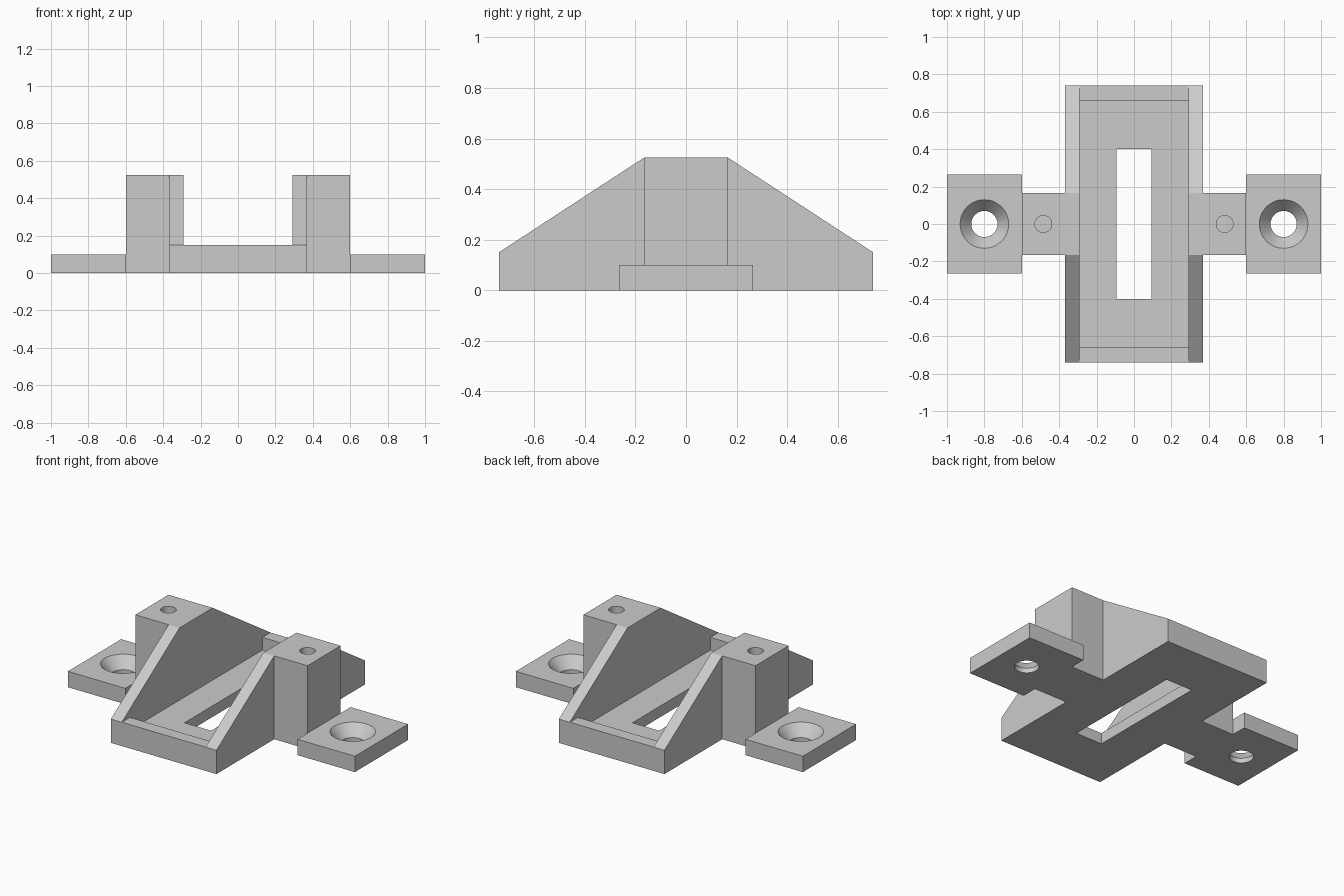
import bpy
import bmesh
from mathutils import Matrix, Vector

if "Cube" in bpy.data.objects:
    bpy.data.objects.remove(bpy.data.objects["Cube"])

grey = bpy.data.materials.new("plain_grey")
grey.use_nodes = True
colour = (0.6, 0.6, 0.6, 1)
grey.diffuse_color = colour
grey.node_tree.nodes["Principled BSDF"].inputs["Base Color"].default_value = colour


def to_object(name, bm):
    bmesh.ops.recalc_face_normals(bm, faces=bm.faces)
    mesh = bpy.data.meshes.new(name)
    bm.to_mesh(mesh)
    bm.free()
    mesh.materials.append(grey)
    obj = bpy.data.objects.new(name, mesh)
    bpy.context.scene.collection.objects.link(obj)
    return obj


def box(name, low, high):
    low, high = Vector(low), Vector(high)
    bm = bmesh.new()
    place = Matrix.Translation((low + high) / 2) @ Matrix.Diagonal((high - low).to_4d())
    bmesh.ops.create_cube(bm, size=1, matrix=place)
    return to_object(name, bm)


def cone(name, x, z_low, z_high, r_low, r_high):
    bm = bmesh.new()
    bmesh.ops.create_cone(bm, cap_ends=True, segments=40, radius1=r_low, radius2=r_high,
                          depth=z_high - z_low,
                          matrix=Matrix.Translation((x, 0, (z_low + z_high) / 2)))
    return to_object(name, bm)


def combine(target, tool, operation):
    mod = target.modifiers.new(tool.name, "BOOLEAN")
    mod.operation = operation
    mod.solver = "EXACT"
    mod.object = tool
    bpy.context.view_layer.objects.active = target
    bpy.ops.object.modifier_apply(modifier=mod.name)
    bpy.data.objects.remove(tool)


# Main body: side profile with sloped ends, extruded across the width
profile = [(-0.74, 0), (0.74, 0), (0.74, 0.15), (0.165, 0.525), (-0.165, 0.525), (-0.74, 0.15)]
bm = bmesh.new()
face = bm.faces.new([bm.verts.new((-0.368, y, z)) for y, z in profile])
side = bmesh.ops.extrude_face_region(bm, geom=[face])["geom"]
bmesh.ops.translate(bm, vec=(0.736, 0, 0),
                    verts=[v for v in side if isinstance(v, bmesh.types.BMVert)])
bracket = to_object("bracket", bm)

# Open channel, sunken floor between the end lips, and the through slot
combine(bracket, box("channel", (-0.292, -1, 0.15), (0.292, 1, 1)), "DIFFERENCE")
combine(bracket, box("floor_recess", (-0.292, -0.66, 0.07), (0.292, 0.66, 0.3)), "DIFFERENCE")
combine(bracket, box("slot", (-0.093, -0.4, -0.1), (0.093, 0.4, 0.3)), "DIFFERENCE")

# Pillars and mounting tabs on both sides
for s in (-1, 1):
    def span(a, b):
        return sorted((s * a, s * b))

    x0, x1 = span(0.33, 0.6)
    combine(bracket, box("pillar", (x0, -0.165, 0), (x1, 0.165, 0.525)), "UNION")
    x0, x1 = span(0.56, 1)
    # Each tab stops flush against its pillar
    x0, x1 = span(0.6, 1)
    combine(bracket, box("mounting_tab", (x0, -0.265, 0), (x1, 0.265, 0.1)), "UNION")
    # Blind pilot hole, screw hole and countersink
    combine(bracket, cone("pilot_hole", s * 0.485, 0.22, 0.6, 0.045, 0.045), "DIFFERENCE")
    combine(bracket, cone("screw_hole", s * 0.8, -0.1, 0.2, 0.07, 0.07), "DIFFERENCE")
    combine(bracket, cone("countersink", s * 0.8, 0.03, 0.1 + 0.007, 0.07, 0.136), "DIFFERENCE")

# Merge flat regions and keep edges crisp
bm = bmesh.new()
bm.from_mesh(bracket.data)
bmesh.ops.remove_doubles(bm, verts=bm.verts, dist=0.0002)
bmesh.ops.dissolve_limit(bm, angle_limit=0.01, verts=bm.verts, edges=bm.edges)
bm.to_mesh(bracket.data)
bm.free()
bpy.ops.object.select_all(action="DESELECT")
bracket.select_set(True)
bpy.context.view_layer.objects.active = bracket
bpy.ops.object.shade_smooth_by_angle(angle=0.5)
